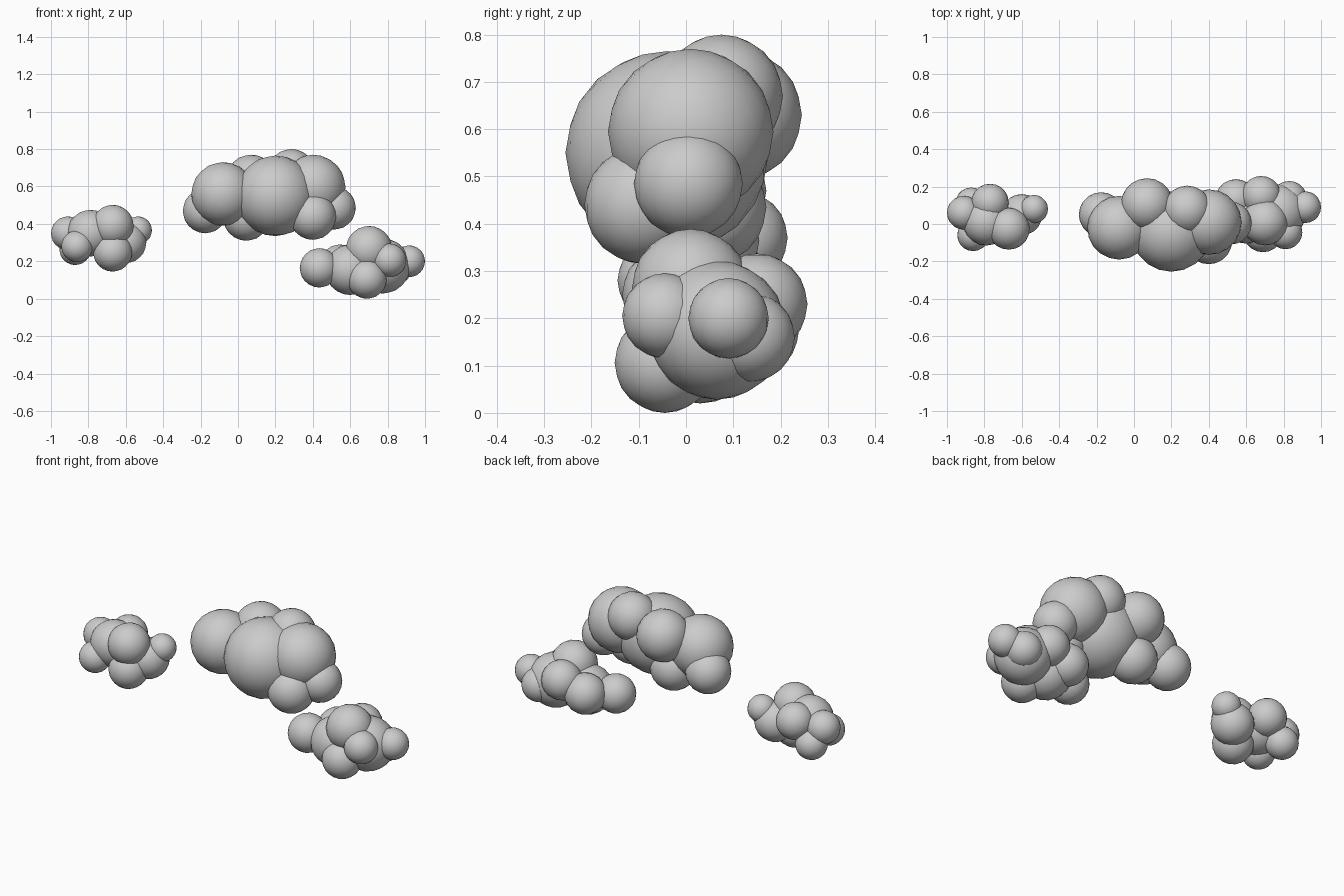
import bpy, bmesh
from mathutils import Matrix


def cloud(name, puffs):
    """One cloud: overlapping faceted balls given as (x, y, z, radius)."""
    bm = bmesh.new()
    for x, y, z, r in puffs:
        bmesh.ops.create_icosphere(bm, subdivisions=3, radius=r,
                                   matrix=Matrix.Translation((x, y, z)))
    for f in bm.faces:
        f.smooth = True
    me = bpy.data.meshes.new(name)
    bm.to_mesh(me)
    bm.free()
    ob = bpy.data.objects.new(name, me)
    bpy.context.collection.objects.link(ob)
    return ob


# large cloud in the middle
cloud("large_cloud", [
    (0.20, -0.04, 0.55, 0.215),   # main puff
    (0.40, 0.01, 0.595, 0.175),   # right
    (-0.08, -0.02, 0.56, 0.17),   # left
    (-0.175, 0.05, 0.47, 0.12),   # left end
    (0.07, 0.105, 0.63, 0.14),    # back
    (0.285, 0.075, 0.67, 0.13),   # back top
    (0.40, -0.09, 0.44, 0.125),   # front low
    (0.515, 0.005, 0.485, 0.115), # right end
    (0.045, 0.045, 0.435, 0.125), # underside
])

# small cloud on the left
cloud("left_cloud", [
    (-0.79, 0.01, 0.35, 0.125),
    (-0.91, 0.06, 0.35, 0.09),
    (-0.87, 0.11, 0.265, 0.085),
    (-0.86, -0.06, 0.28, 0.085),
    (-0.67, -0.025, 0.39, 0.112),
    (-0.67, -0.03, 0.25, 0.105),
    (-0.60, 0.05, 0.30, 0.11),
    (-0.535, 0.08, 0.365, 0.075),
    (-0.77, 0.115, 0.37, 0.10),
])

# low cloud on the right
cloud("right_cloud", [
    (0.60, 0.03, 0.155, 0.135),
    (0.435, 0.01, 0.165, 0.105),
    (0.545, 0.13, 0.18, 0.11),
    (0.70, 0.01, 0.265, 0.124),
    (0.69, -0.045, 0.106, 0.106),
    (0.81, -0.045, 0.205, 0.09),
    (0.775, 0.065, 0.175, 0.147),
    (0.915, 0.09, 0.20, 0.085),
    (0.68, 0.15, 0.23, 0.107),
    (0.83, 0.135, 0.16, 0.095),
])
